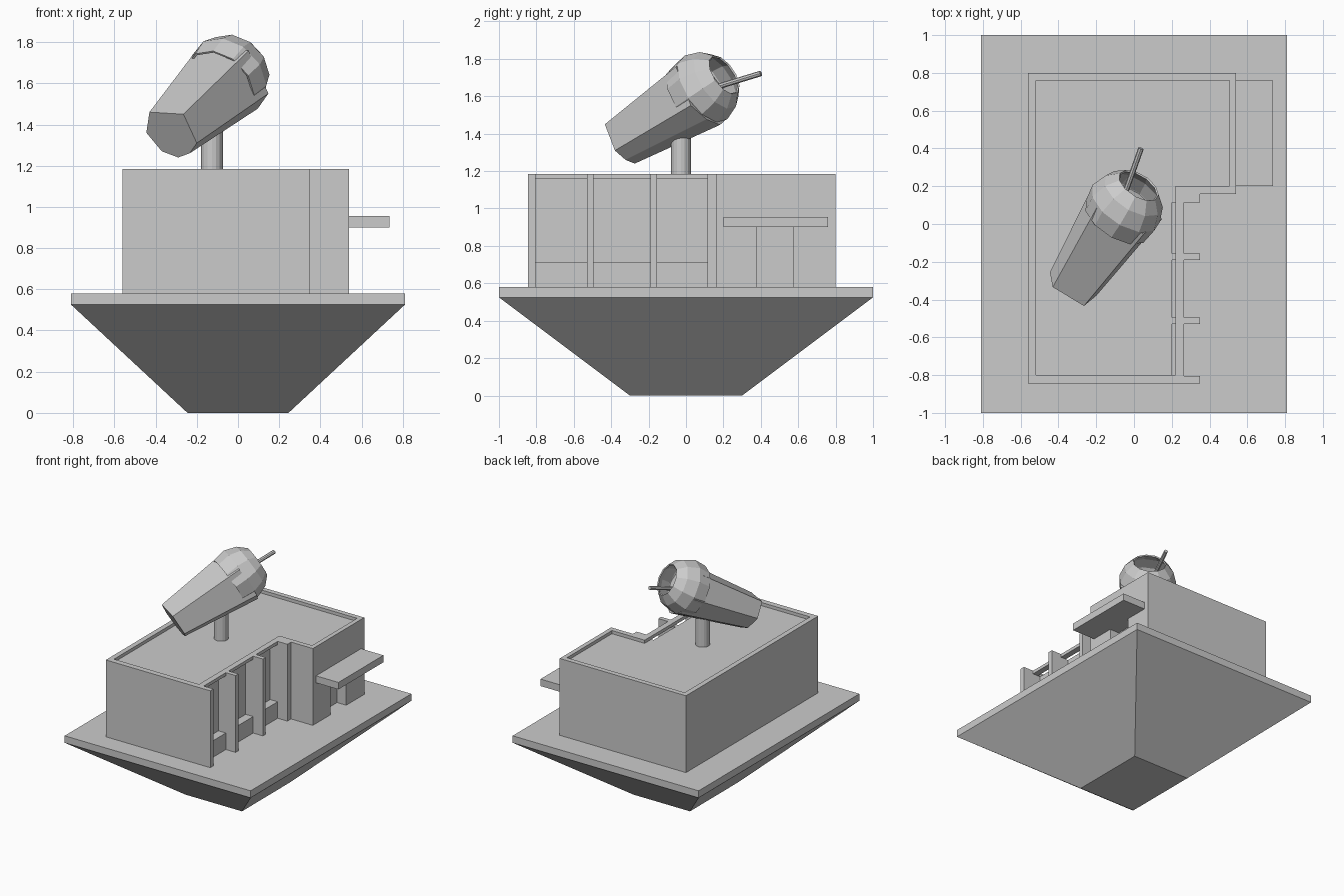
import bpy, bmesh, math
from mathutils import Vector

if "Cube" in bpy.data.objects:
    bpy.data.objects.remove(bpy.data.objects["Cube"])


def make(name, bm):
    bmesh.ops.recalc_face_normals(bm, faces=bm.faces)
    me = bpy.data.meshes.new(name)
    bm.to_mesh(me)
    bm.free()
    ob = bpy.data.objects.new(name, me)
    bpy.context.collection.objects.link(ob)
    return ob


def loft(name, *rings, caps=True):
    """Skin a stack of equal-count point rings."""
    bm = bmesh.new()
    vs = [[bm.verts.new(p) for p in r] for r in rings]
    n = len(vs[0])
    for a, b in zip(vs, vs[1:]):
        for i in range(n):
            j = (i + 1) % n
            bm.faces.new((a[i], a[j], b[j], b[i]))
    if caps:
        bm.faces.new(vs[0][::-1])
        bm.faces.new(vs[-1])
    return make(name, bm)


def prism(name, pts, z0, z1):
    return loft(name, [(x, y, z0) for x, y in pts], [(x, y, z1) for x, y in pts])


def rect(x0, x1, y0, y1):
    return [(x0, y0), (x1, y0), (x1, y1), (x0, y1)]


def box(name, x0, x1, y0, y1, z0, z1):
    return prism(name, rect(x0, x1, y0, y1), z0, z1)


def circle(c, axis, r, n):
    q = Vector(axis).to_track_quat('Z', 'Y')
    return [Vector(c) + q @ Vector((r * math.cos(t), r * math.sin(t), 0))
            for t in (2 * math.pi * i / n for i in range(n))]


def cut(ob, cutter):
    m = ob.modifiers.new("cut", 'BOOLEAN')
    m.operation, m.solver, m.object = 'DIFFERENCE', 'EXACT', cutter
    cutter.hide_render = True
    cutter.hide_viewport = True


# Base slab on an inverted pyramid
box("base_slab", -0.81, 0.81, -1, 1, 0.525, 0.58)
loft("base_underside", [(x, y, 0) for x, y in rect(-0.245, 0.245, -0.3, 0.3)],
     [(x, y, 0.525) for x, y in rect(-0.81, 0.81, -1, 1)])

# Building footprint with pillars between the window bays
BAYS = [(-0.805, -0.53), (-0.495, -0.19), (-0.155, 0.115)]


def footprint(bay_x):
    pts = [(-0.56, 0.8), (-0.56, -0.845), (0.35, -0.845)]
    for a, b in BAYS:
        pts += [(0.35, a), (bay_x, a), (bay_x, b), (0.35, b)]
    return pts + [(0.35, 0.16), (0.54, 0.16), (0.54, 0.8)]


walls = prism("walls", footprint(0.2), 0.58, 1.16)
cut(walls, box("door_cutter", 0.46, 0.6, 0.38, 0.575, 0.5, 0.9))
parapet = prism("parapet", footprint(0.265), 1.16, 1.185)
inner = [(-0.52, 0.76), (-0.52, -0.8), (0.22, -0.8), (0.22, 0.2), (0.505, 0.2), (0.505, 0.76)]
cut(parapet, prism("roof_cutter", inner, 1.1, 1.25))
for i, (a, b) in enumerate(BAYS):
    box(f"window_sill_{i + 1}", 0.2, 0.265, a, b, 0.58, 0.71)

# Door canopy
box("door_canopy", 0.54, 0.735, 0.2, 0.76, 0.9, 0.955)

# Mounting post
loft("post", circle((-0.127, -0.027, 1.16), (0, 0, 1), 0.053, 16),
     circle((-0.127, -0.027, 1.5), (0, 0, 1), 0.053, 16))

# Tapered body with an uneven seven-sided section across its axis
axis = Vector((0.471, 0.729, 0.498)).normalized()
section = [(-0.11, 0.11), (0.055, 0.10), (0.12, -0.04), (0.085, -0.09),
           (0.03, -0.11), (-0.05, -0.08), (-0.125, 0.01)]


def body_ring(c, s):
    return [Vector(c) + s * Vector((x, -(axis.x * x + axis.z * z) / axis.y, z)) for x, z in section]


loft("tapered_body", body_ring((-0.32, -0.33, 1.35), 1), body_ring((-0.03, 0.1, 1.61), 1.48))

# Hollow faceted head, open at the tip
centre, R = Vector((-0.055, 0.08, 1.63)), 0.208
rings = [circle(centre + axis * R * math.cos(math.radians(t)), axis,
                R * math.sin(math.radians(t)), 11) for t in (35, 58, 84, 112)]
head = loft("round_head", *rings, caps=False)
m = head.modifiers.new("shell", 'SOLIDIFY')
m.thickness, m.offset = 0.01, -1

# Thin rod out of the opening
tip, root = Vector((0.037, 0.4, 1.722)), Vector((-0.07, 0.1, 1.63))
loft("rod", circle(root, tip - root, 0.015, 8), circle(tip, tip - root, 0.015, 8))
